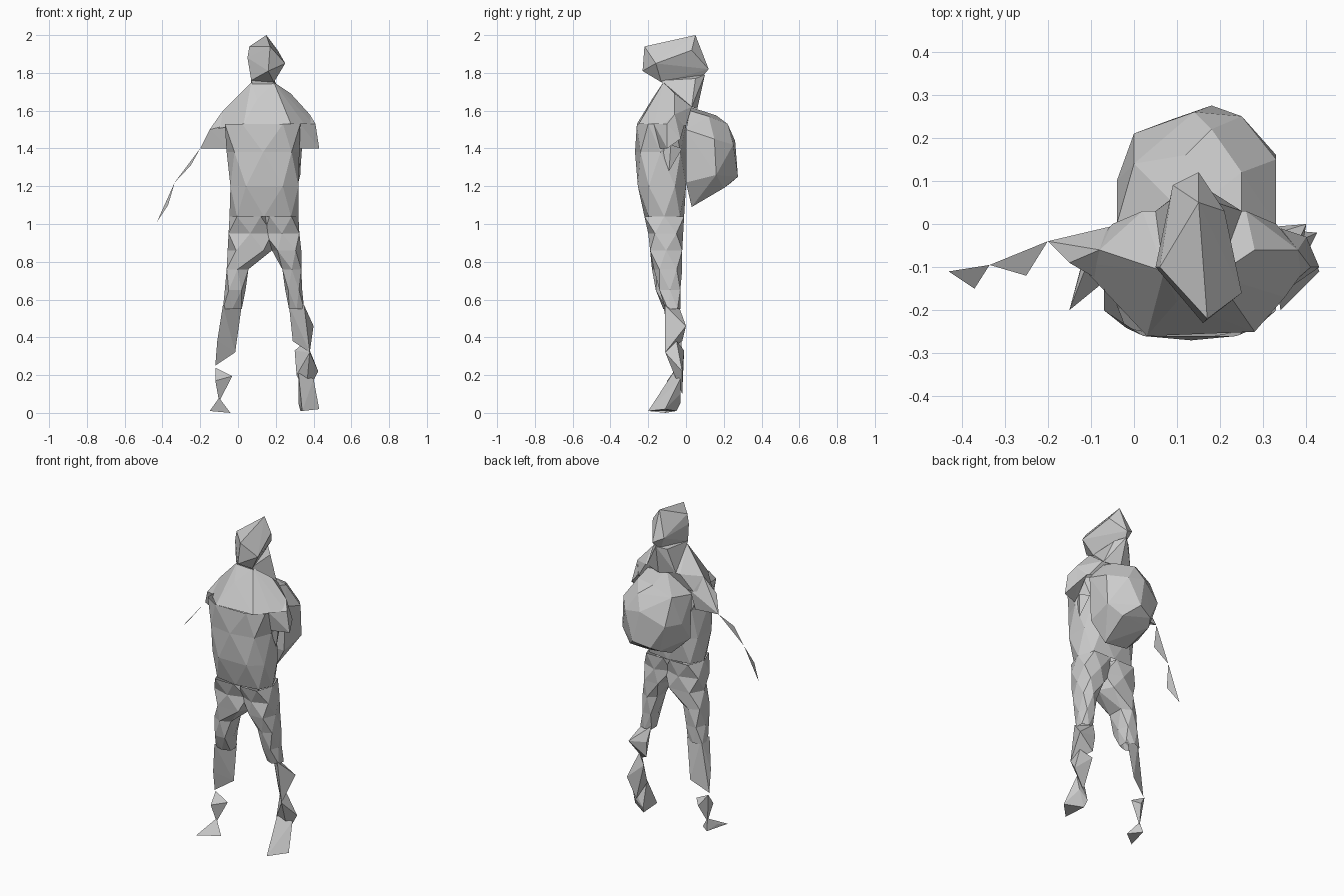
import bpy, bmesh, math

cloth = bpy.data.materials.new("plain_grey")
cloth.diffuse_color = (0.6, 0.6, 0.6, 1)


def finish(name, bm):
    bmesh.ops.recalc_face_normals(bm, faces=bm.faces)
    me = bpy.data.meshes.new(name)
    bm.to_mesh(me)
    bm.free()
    me.materials.append(cloth)
    ob = bpy.data.objects.new(name, me)
    bpy.context.collection.objects.link(ob)
    return ob


def ring(n, shift, box, power):
    """Polygon with n corners stretched to fill a box; low power squares it off."""
    def soft(v):
        return math.copysign(abs(v) ** power, v) if abs(v) > 1e-6 else 0.0
    ang = [math.tau * (i + shift) / n for i in range(n)]
    p = [(soft(math.cos(a)), soft(math.sin(a))) for a in ang]
    lo = [min(q[k] for q in p) for k in (0, 1)]
    hi = [max(q[k] for q in p) for k in (0, 1)]
    x0, x1, y0, y1 = box
    return [(x0 + (x1 - x0) * (q[0] - lo[0]) / (hi[0] - lo[0]),
             y0 + (y1 - y0) * (q[1] - lo[1]) / (hi[1] - lo[1])) for q in p]


def loft(name, n, rows, power=0.7):
    """Open faceted tube; rows are (z, x0, x1, y0, y1), every other ring half-turned."""
    bm = bmesh.new()
    rings = [[bm.verts.new((x, y, r[0])) for x, y in ring(n, 0.5 * (k % 2), r[1:], power)]
             for k, r in enumerate(rows)]
    for k in range(len(rings) - 1):
        lo, hi = rings[k], rings[k + 1]
        for i in range(n):
            j = (i + 1) % n
            if k % 2 == 0:
                tris = ((lo[i], lo[j], hi[i]), (lo[j], hi[j], hi[i]))
            else:
                tris = ((lo[i], lo[j], hi[j]), (lo[i], hi[j], hi[i]))
            for t in tris:
                bm.faces.new(t)
    return finish(name, bm)


def hull(name, pts, open_below=None):
    """Faceted solid around points; faces lying wholly below open_below are left out."""
    bm = bmesh.new()
    vs = [bm.verts.new(p) for p in pts]
    bmesh.ops.convex_hull(bm, input=vs)
    bmesh.ops.delete(bm, geom=[v for v in bm.verts if not v.link_faces], context='VERTS')
    if open_below is not None:
        low = [f for f in bm.faces if all(v.co.z < open_below for v in f.verts)]
        bmesh.ops.delete(bm, geom=low, context='FACES')
    return finish(name, bm)


def shard(name, pts):
    bm = bmesh.new()
    bm.faces.new([bm.verts.new(p) for p in pts])
    return finish(name, bm)


# Torso from hips to chest
loft("torso", 8, [
    (1.04, -0.045, 0.32, -0.22, -0.01), (1.20, -0.04, 0.32, -0.255, 0.0),
    (1.38, -0.06, 0.325, -0.27, 0.0), (1.53, -0.07, 0.33, -0.26, 0.0)])

# Shoulders sloping up to the collar
hull("shoulders", [
    (0.03, -0.26, 1.53), (0.28, -0.25, 1.53), (-0.13, -0.09, 1.50), (0.40, -0.10, 1.53),
    (-0.04, -0.18, 1.52), (0.35, -0.17, 1.53), (-0.08, -0.06, 1.60), (0.38, -0.06, 1.58),
    (-0.05, 0.0, 1.52), (0.33, 0.0, 1.52), (0.10, -0.18, 1.66), (0.28, -0.06, 1.69),
    (0.07, -0.11, 1.75), (0.19, -0.12, 1.75), (0.02, 0.03, 1.62), (0.26, 0.03, 1.62)],
    open_below=1.54)

# Neck running back to the pack
hull("neck", [
    (0.07, -0.12, 1.76), (0.19, -0.13, 1.76), (0.14, 0.10, 1.79), (0.19, 0.05, 1.77),
    (0.09, 0.06, 1.77), (0.05, 0.03, 1.62), (0.25, 0.03, 1.62), (0.15, 0.06, 1.61),
    (0.10, -0.10, 1.66), (0.22, -0.10, 1.66)])

# Hooded head
hull("head", [
    (0.15, 0.05, 2.0), (0.17, -0.22, 1.94), (0.06, -0.10, 1.94), (0.05, -0.10, 1.88),
    (0.25, -0.16, 1.85), (0.16, -0.23, 1.81), (0.07, -0.12, 1.76), (0.19, -0.13, 1.75),
    (0.15, 0.12, 1.82), (0.09, 0.09, 1.85), (0.21, 0.03, 1.92), (0.13, 0.07, 1.76)])

# Backpack with sloping underside
hull("backpack", [
    (0.12, 0.02, 1.62), (0.25, 0.02, 1.60), (0.12, 0.16, 1.575), (0.25, 0.12, 1.57),
    (0.18, 0.22, 1.53), (0.00, 0.14, 1.52), (0.33, 0.15, 1.45), (0.00, 0.21, 1.36),
    (0.14, 0.26, 1.44), (0.25, 0.25, 1.42), (0.18, 0.275, 1.25), (0.08, 0.24, 1.22),
    (0.33, 0.16, 1.26), (0.25, 0.20, 1.19), (0.05, 0.19, 1.19), (-0.04, 0.10, 1.35),
    (-0.04, 0.00, 1.50), (-0.03, 0.00, 1.22), (0.33, 0.00, 1.50), (0.32, 0.00, 1.22),
    (0.08, 0.03, 1.11), (0.24, 0.03, 1.09)])

# Sleeves
hull("right_sleeve", [
    (-0.20, -0.04, 1.40), (-0.15, -0.09, 1.50), (-0.08, -0.06, 1.60), (-0.03, 0.0, 1.52),
    (-0.05, -0.12, 1.40), (-0.03, -0.16, 1.53), (-0.05, -0.02, 1.40)])
hull("left_sleeve", [
    (0.41, -0.10, 1.53), (0.43, -0.10, 1.40), (0.32, -0.14, 1.40), (0.34, -0.01, 1.52),
    (0.33, -0.17, 1.53), (0.38, -0.06, 1.58), (0.40, -0.03, 1.45)])
hull("left_elbow", [
    (0.31, -0.14, 1.42), (0.34, -0.08, 1.42), (0.31, -0.02, 1.40), (0.33, -0.09, 1.28)])

# Thin right arm
shard("right_forearm", [(-0.20, -0.04, 1.40), (-0.25, -0.12, 1.31), (-0.335, -0.095, 1.22)])
shard("right_hand", [(-0.335, -0.095, 1.22), (-0.37, -0.15, 1.10), (-0.43, -0.11, 1.01)])

# Legs
loft("right_leg", 6, [
    (1.04, -0.045, 0.16, -0.22, -0.01), (0.95, -0.05, 0.18, -0.20, -0.015),
    (0.86, -0.055, 0.18, -0.19, -0.02), (0.76, -0.06, 0.055, -0.18, -0.02),
    (0.65, -0.07, 0.04, -0.16, -0.03), (0.55, -0.08, 0.02, -0.12, -0.03)])
loft("left_leg", 6, [
    (1.04, 0.13, 0.32, -0.22, -0.01), (0.95, 0.14, 0.325, -0.20, -0.015),
    (0.86, 0.18, 0.335, -0.19, -0.02), (0.76, 0.235, 0.335, -0.17, -0.02),
    (0.65, 0.25, 0.34, -0.14, -0.03), (0.55, 0.27, 0.35, -0.11, -0.03)])

# Ragged shins
hull("right_shin", [
    (-0.08, -0.12, 0.57), (0.02, -0.04, 0.57), (-0.07, -0.05, 0.58), (-0.02, -0.04, 0.45),
    (-0.11, -0.09, 0.38), (-0.015, -0.02, 0.32), (-0.12, -0.06, 0.25)])
hull("left_knee", [
    (0.27, -0.04, 0.57), (0.35, -0.11, 0.57), (0.28, -0.01, 0.48), (0.40, 0.0, 0.46),
    (0.29, -0.02, 0.38), (0.38, -0.11, 0.32)])
hull("left_shin", [
    (0.36, -0.05, 0.38), (0.30, -0.01, 0.33), (0.38, -0.11, 0.32), (0.425, -0.02, 0.22),
    (0.31, -0.06, 0.20), (0.36, -0.02, 0.10)])

# Ankles and feet
hull("right_ankle", [
    (-0.12, -0.05, 0.24), (-0.03, -0.06, 0.195), (-0.12, -0.10, 0.17), (-0.07, -0.02, 0.17),
    (-0.10, -0.07, 0.06)])
hull("right_foot", [
    (-0.10, -0.07, 0.08), (-0.15, -0.20, 0.01), (-0.04, -0.11, 0.0), (-0.11, -0.05, 0.01),
    (-0.13, -0.13, 0.03)])
hull("left_foot", [
    (0.32, -0.07, 0.21), (0.40, -0.03, 0.18), (0.38, -0.03, 0.10), (0.32, -0.03, 0.05),
    (0.33, -0.05, 0.01), (0.34, -0.20, 0.01), (0.43, -0.11, 0.02)])
